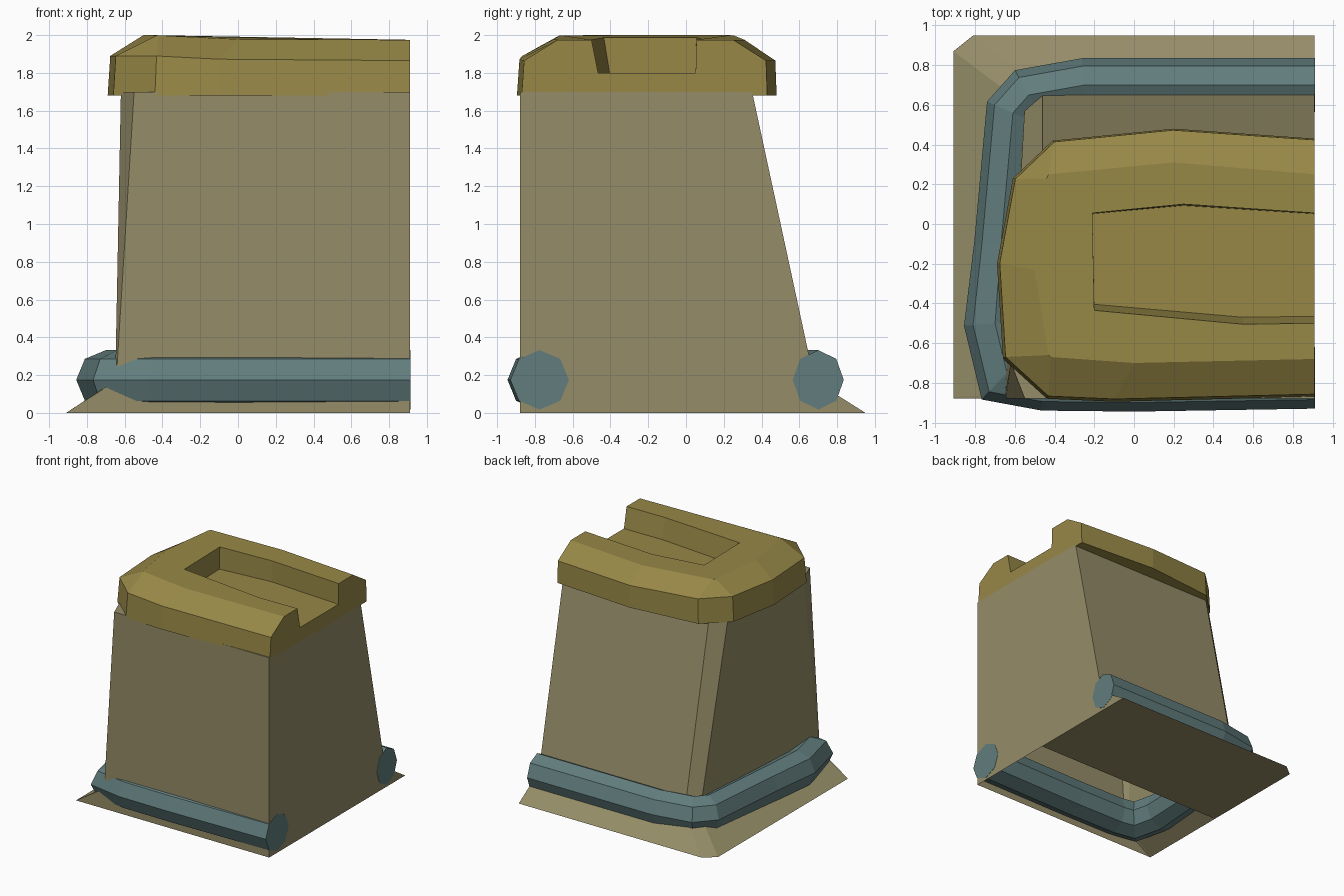
import bpy, bmesh, math
from mathutils import Vector

cube = bpy.data.objects.get("Cube")
if cube:
    bpy.data.objects.remove(cube, do_unlink=True)


def material(name, color):
    m = bpy.data.materials.new(name)
    m.use_nodes = True
    m.diffuse_color = (*color, 1)
    m.node_tree.nodes["Principled BSDF"].inputs["Base Color"].default_value = (*color, 1)
    return m


STONE = material("grey tan", (0.30, 0.265, 0.138))
OCHRE = material("ochre", (0.31, 0.245, 0.062))
TEAL = material("dull teal", (0.122, 0.205, 0.205))


def finish(name, bm, mat, recalc=True):
    if recalc:
        bmesh.ops.recalc_face_normals(bm, faces=bm.faces[:])
    mesh = bpy.data.meshes.new(name)
    bm.to_mesh(mesh)
    bm.free()
    mesh.materials.append(mat)
    ob = bpy.data.objects.new(name, mesh)
    bpy.context.collection.objects.link(ob)
    return ob


def ring(bm, points):
    return [bm.verts.new(p) for p in points]


def bridge(bm, a, b, closed=True):
    n = len(a)
    for i in range(n if closed else n - 1):
        j = (i + 1) % n
        bm.faces.new((a[i], a[j], b[j], b[i]))


END = 0.91    # flat cut end
FRONT = -0.88

# Tapered body with flared foot, open below
foot = [(END, FRONT), (-.91, FRONT), (-.91, -.87), (-.91, .87), (-.81, .95), (END, .95)]
waist = [(END, FRONT), (-.645, FRONT), (-.65, -.86), (-.55, .6), (-.46, .68), (END, .68)]
neck = [(END, FRONT), (-.55, FRONT), (-.62, -.7), (-.57, .25), (-.46, .35), (END, .35)]
bm = bmesh.new()
levels = [ring(bm, [(x, y, z) for x, y in outline])
          for outline, z in ((foot, 0), (waist, .17), (neck, 1.7))]
for low, high in zip(levels, levels[1:]):
    bridge(bm, low, high)
bm.faces.new(levels[-1])
finish("body", bm, STONE)

# Floor panel under the back half
bm = bmesh.new()
panel = [(END, -.07), (-.91, -.07)] + foot[3:]
face = bm.faces.new(ring(bm, [(x, y, .001) for x, y in panel]))
face.normal_update()
if face.normal.z > 0:
    face.normal_flip()
finish("floor_panel", bm, STONE, recalc=False)

# Cap with bevelled rim and a slot open at the cut end
skirt = [(END, .43), (.2, .48), (-.41, .42), (-.61, .23), (-.69, -.2),
         (-.66, -.68), (-.44, -.88), (-.1, -.895), (END, -.87)]
crown = [(END, .25), (.2, .31), (-.43, .25), (-.44, .23), (-.5, -.23),
         (-.43, -.66), (-.42, -.67), (0, -.7), (END, -.68)]
slot = [(END, -.5), (.55, -.505), (-.2, -.435), (-.21, .055), (.25, .1), (END, .055)]


def sag(x):
    # the top dips slightly towards the cut end
    return .025 * min(1, max(0, (x + .45) / .5))


bm = bmesh.new()
under = ring(bm, [(x, y, 1.68) for x, y in skirt])
rim = ring(bm, [(x if x == END else x * .98, y * .985, 1.89 - sag(x)) for x, y in skirt])
top = ring(bm, [(x, y, 2 - sag(x)) for x, y in crown])
lip = ring(bm, [(x, y, 2 - sag(x)) for x, y in slot])
bed = ring(bm, [(x, y * .93, 1.8) for x, y in slot])
bridge(bm, under, rim, closed=False)
bridge(bm, rim, top, closed=False)
bridge(bm, lip, bed, closed=False)
bm.faces.new(under)
bm.faces.new(bed)
bm.faces.new(top + lip)
bm.faces.new([under[0], rim[0], top[0], lip[-1], bed[-1],
              bed[0], lip[0], top[-1], rim[-1], under[-1]])
finish("cap", bm, OCHRE)

# Eight-sided pipe around the base, mitred at each bend
path = [Vector(p) for p in ((.912, .7), (-.25, .7), (-.53, .65), (-.61, .56), (-.67, -.1),
                            (-.7, -.5), (-.64, -.75), (-.45, -.785), (0, -.79), (.912, -.775))]
bm = bmesh.new()
rings = []
for i, p in enumerate(path):
    into = (p - path[max(i - 1, 0)]).normalized()
    out = (path[min(i + 1, len(path) - 1)] - p).normalized()
    along = (into + out).normalized()
    side = Vector((along.y, -along.x))
    if i in (0, len(path) - 1):
        side = Vector((0, 1 if i == 0 else -1))
    mitre = 1 / max(.75, abs(along.dot(out))) if into.length and out.length else 1
    radius = (.135 if i < 5 else .155) * mitre
    verts = []
    for k in range(8):
        a = k * math.tau / 8
        q = p + side * radius * math.cos(a)
        verts.append(bm.verts.new((q.x, q.y, .175 + .157 * math.sin(a))))
    rings.append(verts)
for a, b in zip(rings, rings[1:]):
    bridge(bm, a, b)
bm.faces.new(rings[0])
bm.faces.new(rings[-1])
finish("base_pipe", bm, TEAL)
